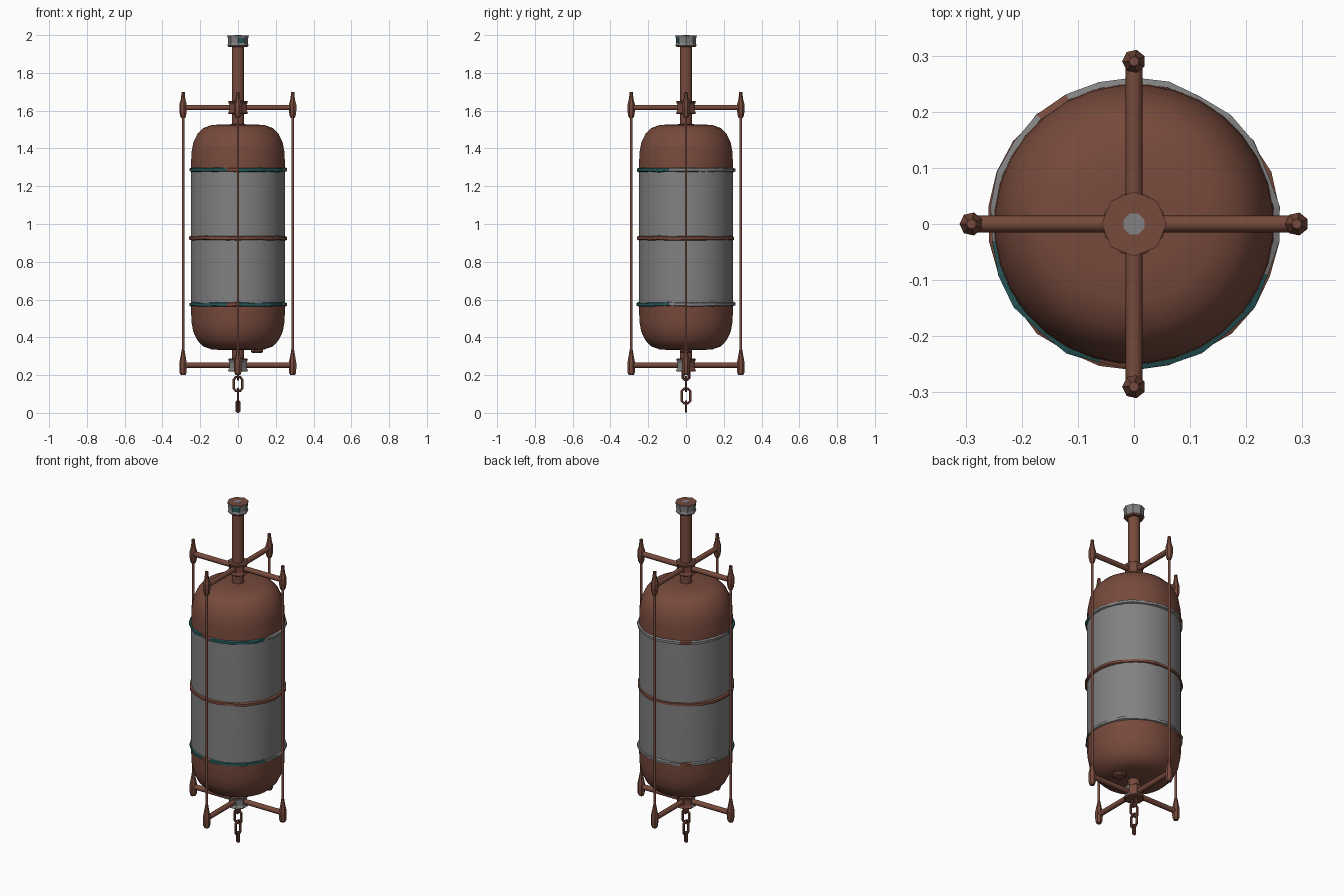
import bpy, bmesh, math, random
from mathutils import Vector, Matrix

if "Cube" in bpy.data.objects:
    bpy.data.objects.remove(bpy.data.objects["Cube"])

random.seed(4)


def material(name, rgb):
    m = bpy.data.materials.new(name)
    m.diffuse_color = (*rgb, 1)
    m.use_nodes = True
    m.node_tree.nodes["Principled BSDF"].inputs["Base Color"].default_value = m.diffuse_color
    return m


RUST = material("rust brown", (0.185, 0.068, 0.045))
GREY = material("bare grey", (0.22, 0.22, 0.22))
TEAL = material("old teal paint", (0.022, 0.105, 0.11))
MATS = [RUST, GREY, TEAL]


def finish(name, bm, rule=None, smooth=None, matrix=None):
    """Turn a bmesh into an object; rule(face) gives the colour index."""
    bmesh.ops.recalc_face_normals(bm, faces=bm.faces)
    if rule:
        for f in bm.faces:
            f.material_index = rule(f)
    me = bpy.data.meshes.new(name)
    bm.to_mesh(me)
    bm.free()
    for m in MATS:
        me.materials.append(m)
    ob = bpy.data.objects.new(name, me)
    bpy.context.collection.objects.link(ob)
    if matrix:
        ob.matrix_world = matrix
    if smooth:
        bpy.ops.object.select_all(action='DESELECT')
        ob.select_set(True)
        bpy.context.view_layer.objects.active = ob
        bpy.ops.object.shade_smooth_by_angle(angle=math.radians(smooth))
    return ob


def lathe(name, profile, sides, rule=None, smooth=None, matrix=None,
          jitter=0.0, closed=False):
    """Spin (radius, z) points round z; ends capped, or a closed ring section."""
    bm = bmesh.new()
    wob = [(random.uniform(-jitter, jitter), random.uniform(-jitter, jitter))
           for _ in range(sides)]
    rings = []
    for r, z in profile:
        rings.append([bm.verts.new(((r + wob[i][0]) * math.cos(2 * math.pi * (i + .5) / sides),
                                    (r + wob[i][0]) * math.sin(2 * math.pi * (i + .5) / sides),
                                    z + wob[i][1] * 0.5)) for i in range(sides)])
    pairs = list(zip(rings, rings[1:]))
    if closed:
        pairs.append((rings[-1], rings[0]))
    for a, b in pairs:
        for i in range(sides):
            j = (i + 1) % sides
            bm.faces.new((a[i], a[j], b[j], b[i]))
    if not closed:
        bm.faces.new(rings[0])
        bm.faces.new(rings[-1])
    return finish(name, bm, rule, smooth, matrix)


def link(name, z, hw, hh, r, turn):
    """Chain link: chamfered rectangle loop of round wire."""
    c = hw * 0.55
    path = [(hw, hh - c), (hw - c, hh), (c - hw, hh), (-hw, hh - c),
            (-hw, c - hh), (c - hw, -hh), (hw - c, -hh), (hw, c - hh)]
    bm = bmesh.new()
    rings = []
    for i, p in enumerate(path):
        a, b = Vector(path[i - 1]), Vector(path[(i + 1) % 8])
        t = (b - a).normalized()
        n = Vector((t.y, -t.x))
        rings.append([bm.verts.new((p[0] + n.x * r * math.cos(k * math.pi / 3),
                                    r * math.sin(k * math.pi / 3),
                                    p[1] + n.y * r * math.cos(k * math.pi / 3)))
                      for k in range(6)])
    for i in range(8):
        a, b = rings[i], rings[(i + 1) % 8]
        for k in range(6):
            m = (k + 1) % 6
            bm.faces.new((a[k], a[m], b[m], b[k]))
    finish(name, bm, matrix=Matrix.Translation((0, 0, z)) @ Matrix.Rotation(turn, 4, 'Z'))


# Tank: rounded rust ends with a grey middle
half = [(0.07, 0.332), (0.14, 0.336), (0.185, 0.352), (0.217, 0.385),
        (0.238, 0.43), (0.248, 0.485), (0.25, 0.575)]
tank = half + [(0.25, 0.925)] + [(r, 1.852 - z + 0.008) for r, z in reversed(half)]
lathe("tank", tank, 32, smooth=50,
      rule=lambda f: 1 if 0.575 < f.calc_center_median().z < 1.284 else 0)


# Weld bands: wobbly rings, peeling paint on the front side of the outer two
def weld_colour(f):
    c = f.calc_center_median()
    a = math.degrees(math.atan2(c.y, c.x)) % 360
    if 188 < a < 258 or 274 < a < 340:
        return 2
    if 115 < a < 132 or 258 <= a <= 265:
        return 0
    return 1


for name, z, rule in (("lower_weld", 0.575, weld_colour), ("middle_weld", 0.925, None),
                      ("upper_weld", 1.287, weld_colour)):
    lathe(name, [(0.247, z - 0.012), (0.258, z - 0.007), (0.258, z + 0.007), (0.247, z + 0.012)],
          26, rule, jitter=0.004, closed=True)

# Neck pipe with collar, and the short stub below the tank
lathe("neck_pipe", [(0.033, 1.50), (0.033, 1.95)], 12, smooth=40)
lathe("neck_collar", [(0.05, 1.51), (0.05, 1.524), (0.038, 1.53)], 10)
lathe("bottom_stub", [(0.033, 0.24), (0.033, 0.34)], 10, smooth=40)

# Drain plug under the tank
lathe("drain_plug", [(0.028, 0.318), (0.035, 0.324), (0.035, 0.36)], 8,
      matrix=Matrix.Translation((0.1, 0, 0)))


# Cap at the top, grey sides with a painted front
def cap_colour(f):
    c = f.calc_center_median()
    if abs(f.normal.z) > 0.8:
        return 0
    if 1.955 < c.z < 1.99 and f.normal.y < -0.85:
        return 2
    return 1 if c.z > 1.95 else 0


lathe("top_cap", [(0.05, 1.938), (0.056, 1.945), (0.052, 1.958), (0.054, 1.985), (0.058, 1.999)],
      8, cap_colour, matrix=Matrix.Rotation(math.pi / 8, 4, 'Z'))
lathe("cap_centre", [(0.02, 1.99), (0.02, 2.0)], 8, rule=lambda f: 1)


# Hubs and cross arms
def lower_hub_colour(f):
    return 1 if abs(f.normal.z) < 0.6 and f.normal.y < 0.3 else 0


for label, z, rule in (("upper", 1.617, None), ("lower", 0.253, lower_hub_colour)):
    lathe(label + "_hub", [(0.05, z - 0.035), (0.057, z - 0.03), (0.05, z - 0.015),
                           (0.05, z + 0.015), (0.057, z + 0.03), (0.05, z + 0.035)], 8, rule)
    for axis, turn in (("side", 0), ("depth", math.pi / 2)):
        lathe(f"{label}_{axis}_arm", [(0.015, -0.29), (0.015, 0.29)], 10, smooth=40,
              matrix=Matrix.Translation((0, 0, z)) @ Matrix.Rotation(turn, 4, 'Z')
              @ Matrix.Rotation(math.pi / 2, 4, 'Y'))

# Tie rods with spindle-shaped end fittings, four round the tank
upper = [(0.012, 1.562), (0.017, 1.575), (0.021, 1.602), (0.021, 1.63),
         (0.013, 1.66), (0.009, 1.69), (0.009, 1.70)]
lower = [(0.013, 0.2), (0.019, 0.212), (0.021, 0.24), (0.021, 0.265),
         (0.014, 0.3), (0.009, 0.328), (0.008, 0.335)]
for i, side in enumerate(("right", "back", "left", "front")):
    a = i * math.pi / 2
    m = Matrix.Translation((0.29 * math.cos(a), 0.29 * math.sin(a), 0))
    lathe(side + "_tie_rod", [(0.007, 0.25), (0.007, 1.62)], 8, smooth=50, matrix=m)
    lathe(side + "_upper_fitting", upper, 7, matrix=m)
    lathe(side + "_lower_fitting", lower, 7, matrix=m)

# Chain hanging from the lower hub
link("chain_eye", 0.206, 0.016, 0.03, 0.007, math.pi / 2)
link("chain_link_upper", 0.153, 0.022, 0.037, 0.007, 0)
link("chain_link_lower", 0.089, 0.022, 0.039, 0.007, math.pi / 2)
link("chain_link_end", 0.034, 0.007, 0.028, 0.006, 0)
